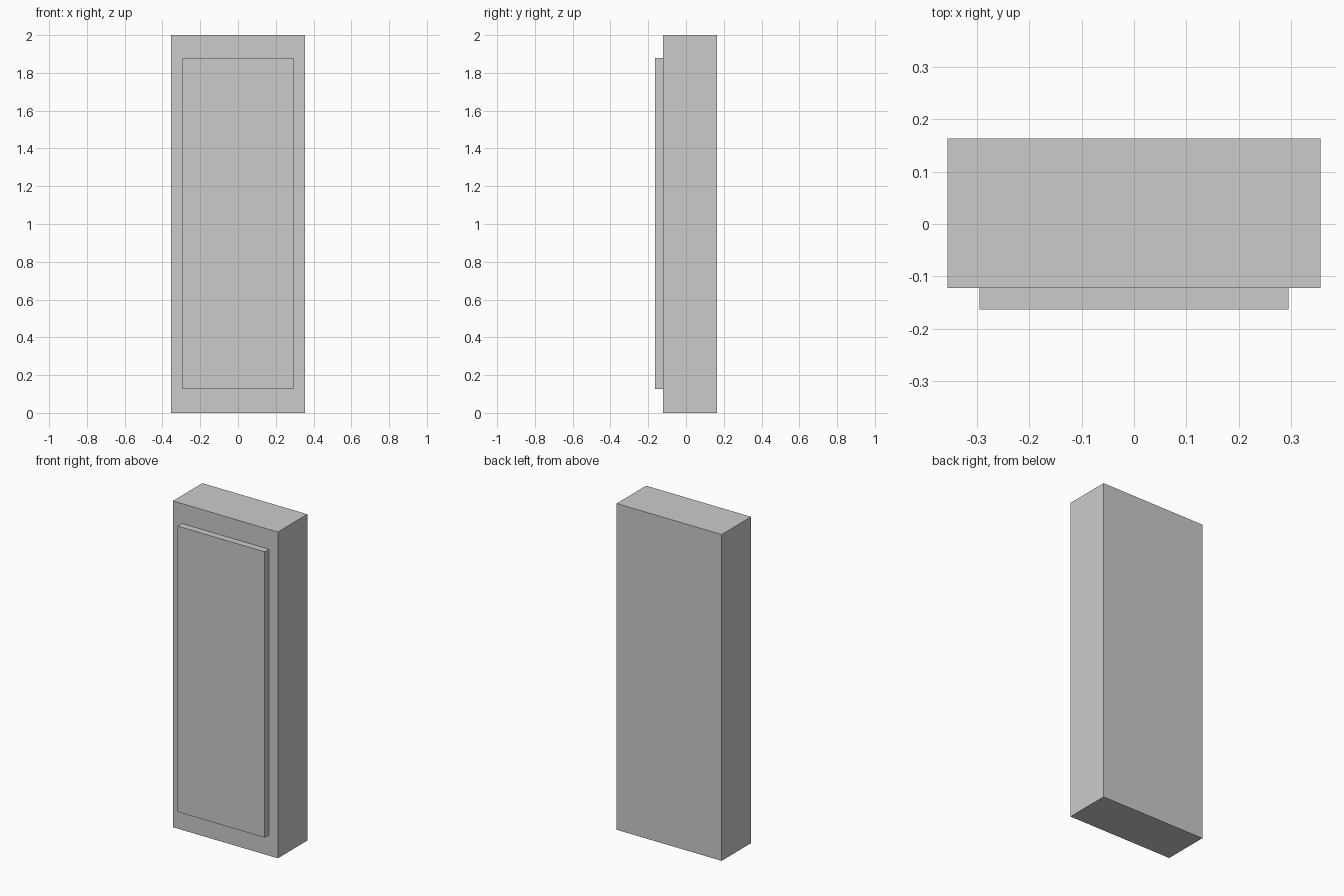
import bpy

if "Cube" in bpy.data.objects:
    bpy.data.objects.remove(bpy.data.objects["Cube"])


def box(name, lo, hi):
    """Axis-aligned box between two corners."""
    centre = [(a + b) / 2 for a, b in zip(lo, hi)]
    bpy.ops.mesh.primitive_cube_add(size=1, location=centre)
    obj = bpy.context.object
    obj.name = name
    obj.scale = [b - a for a, b in zip(lo, hi)]
    bpy.ops.object.transform_apply(location=False, rotation=False, scale=True)
    return obj


# Main upright slab
box("body", (-0.356, -0.122, 0), (0.356, 0.163, 2))

# Raised panel on the front face
box("front_panel", (-0.295, -0.163, 0.126), (0.295, -0.122, 1.878))
